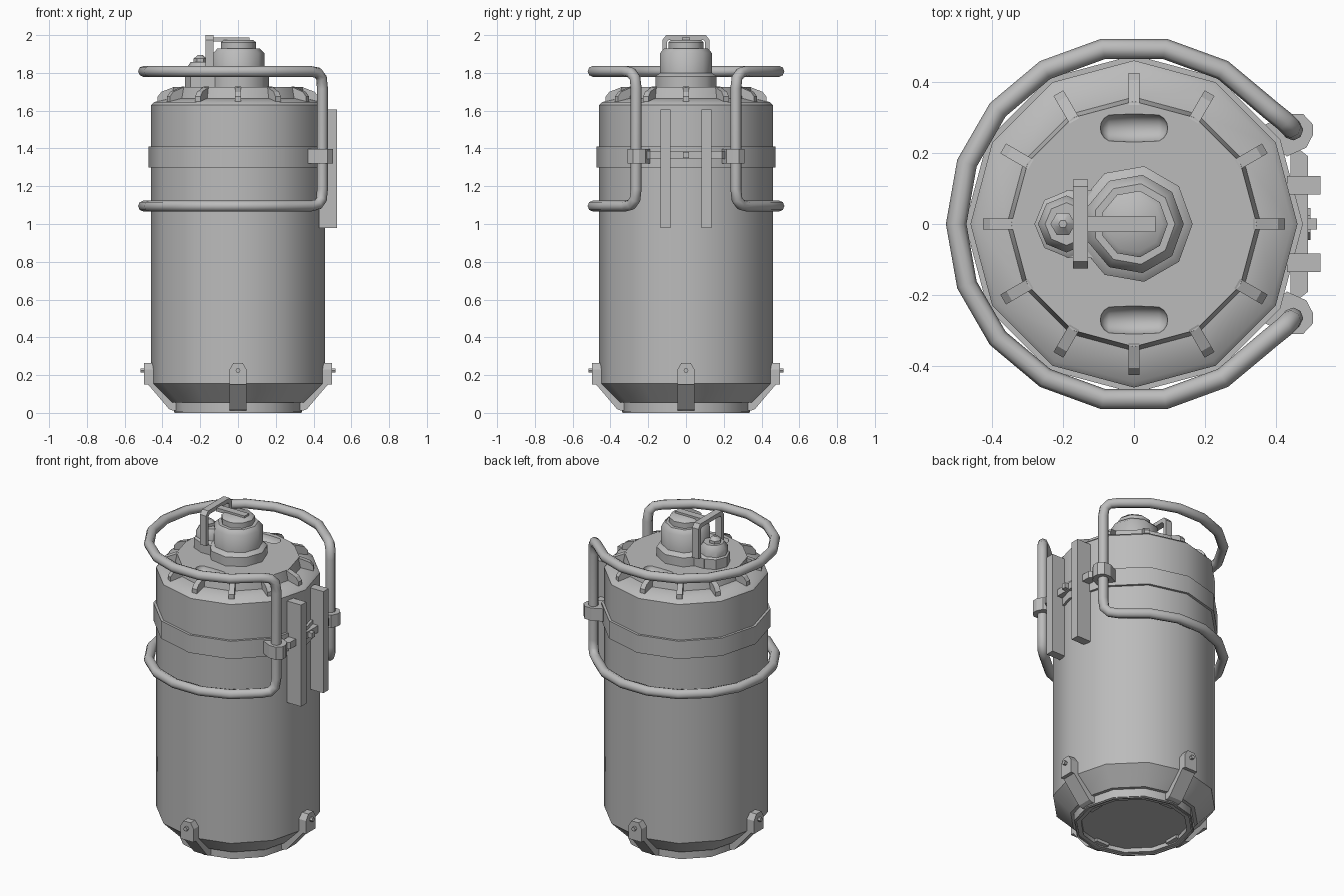
import bpy, bmesh, math
from math import cos, sin, pi, radians
from mathutils import Matrix, Vector

cube = bpy.data.objects.get("Cube")
if cube:
    bpy.data.objects.remove(cube, do_unlink=True)

steel = bpy.data.materials.new("grey_steel")
steel.use_nodes = True
GREY = (0.5, 0.5, 0.5, 1)
steel.diffuse_color = GREY
steel.node_tree.nodes["Principled BSDF"].inputs["Base Color"].default_value = GREY


def activate(ob):
    bpy.ops.object.select_all(action='DESELECT')
    ob.select_set(True)
    bpy.context.view_layer.objects.active = ob


def finish(name, bm, smooth=True):
    bmesh.ops.recalc_face_normals(bm, faces=bm.faces)
    me = bpy.data.meshes.new(name)
    bm.to_mesh(me)
    bm.free()
    me.materials.append(steel)
    ob = bpy.data.objects.new(name, me)
    bpy.context.collection.objects.link(ob)
    if smooth:
        activate(ob)
        bpy.ops.object.shade_smooth_by_angle(angle=radians(44))
    return ob


def lathe(name, profile, sides, center=(0, 0)):
    """Closed turned solid from (radius, height) points, capped at both ends."""
    bm = bmesh.new()
    rings = []
    for r, z in profile:
        rings.append([bm.verts.new((center[0] + r * cos(2 * pi * i / sides),
                                    center[1] + r * sin(2 * pi * i / sides), z))
                      for i in range(sides)])
    for a, b in zip(rings, rings[1:]):
        for i in range(sides):
            j = (i + 1) % sides
            bm.faces.new((a[i], a[j], b[j], b[i]))
    bm.faces.new(rings[0])
    bm.faces.new(rings[-1])
    return finish(name, bm)


def prism(name, outline, lo, hi, place, turn=0, smooth=False):
    """Extrude a 2D outline from lo to hi; place maps (u, v, depth) to a point."""
    bm = bmesh.new()
    ends = [[bm.verts.new(place(u, v, d)) for u, v in outline] for d in (lo, hi)]
    n = len(outline)
    for i in range(n):
        j = (i + 1) % n
        bm.faces.new((ends[0][i], ends[0][j], ends[1][j], ends[1][i]))
    for e in ends:
        bm.faces.new(e)
    bm.transform(Matrix.Rotation(turn, 4, 'Z'))
    return finish(name, bm, smooth)


def along_x(u, v, d): return (d, u, v)
def along_y(u, v, d): return (u, d, v)
def along_z(u, v, d): return (u, v, d)


def box(name, x, y, z):
    return prism(name, [(x[0], y[0]), (x[1], y[0]), (x[1], y[1]), (x[0], y[1])],
                 z[0], z[1], along_z)


# Tank shell with recessed underside, sloped shoulder
lathe("tank_body", [(0.30, 0.09), (0.30, 0.005), (0.34, 0.005), (0.34, 0.055),
                    (0.36, 0.055), (0.46, 0.155), (0.46, 1.63), (0.445, 1.645),
                    (0.36, 1.665)], 12)
lathe("belly_band", [(0.45, 1.30), (0.475, 1.30), (0.475, 1.41), (0.45, 1.41)], 12)

# Lid with two scooped finger pockets
lid = lathe("lid", [(0.362, 1.64), (0.345, 1.725)], 12)
for s in (-1, 1):
    bm = bmesh.new()
    bmesh.ops.create_uvsphere(bm, u_segments=12, v_segments=8, radius=0.04)
    bmesh.ops.rotate(bm, verts=bm.verts, matrix=Matrix.Rotation(pi / 2, 3, 'Y'))
    for v in bm.verts:
        if abs(v.co.x) > 0.001:
            v.co.x += math.copysign(0.055, v.co.x)
    bmesh.ops.translate(bm, verts=bm.verts, vec=(0, s * 0.27, 1.726))
    cutter = finish("pocket_cutter", bm)
    cutter.hide_render = True
    mod = lid.modifiers.new("pocket", 'BOOLEAN')
    mod.operation = 'DIFFERENCE'
    mod.object = cutter
    activate(lid)
    bpy.ops.object.modifier_move_to_index(modifier=mod.name, index=0)
    bpy.ops.object.modifier_apply(modifier=mod.name)
    bpy.data.objects.remove(cutter, do_unlink=True)

# Radial ribs round the lid
for i in range(12):
    prism("lid_rib", [(0.335, 1.64), (0.425, 1.64), (0.425, 1.675), (0.405, 1.70),
                      (0.335, 1.727)], -0.016, 0.016, along_y, i * pi / 6)

# Valve base, main valve and side valve
lathe("valve_base", [(0.165, 1.72), (0.165, 1.78), (0.14, 1.80)], 9)
lathe("side_valve_base", [(0.095, 1.72), (0.095, 1.785), (0.08, 1.795)], 8, (-0.185, 0))
box("valve_neck", (-0.19, -0.05), (-0.095, 0.095), (1.72, 1.785))
lathe("main_valve", [(0.14, 1.79), (0.14, 1.905), (0.115, 1.93), (0.095, 1.93),
                     (0.095, 1.962), (0.08, 1.975)], 9)
lathe("side_valve", [(0.08, 1.78), (0.08, 1.83), (0.06, 1.858)], 8, (-0.19, 0))
lathe("side_valve_knob", [(0.035, 1.85), (0.035, 1.875), (0.012, 1.895)], 6, (-0.2, 0))

# Valve guard: upside-down U with a strap over the cap
half = [(0.125, 1.79), (0.125, 1.975), (0.105, 2.0)]
inner = [(0.10, 1.79), (0.10, 1.965), (0.09, 1.975)]
u_shape = (half + [(-y, z) for y, z in reversed(half)]
           + [(-y, z) for y, z in inner] + inner[::-1])
prism("valve_guard", u_shape, -0.172, -0.13, along_x)
box("guard_strap", (-0.135, 0.06), (-0.022, 0.022), (1.965, 1.987))

# Tubular cage: two open hoops joined by upright bars at the left side
RING = 0.5
hoop = [(RING * cos(radians(a)), RING * sin(radians(a))) for a in range(40, 321, 20)]
TOP, LOW = 1.808, 1.095
bend = [(0.422, 0.29, 0.007), (0.442, 0.27, 0.035), (0.447, 0.264, 0.09)]
path = [(x, y, TOP) for x, y in hoop]
path += [(x, -y, TOP - d) for x, y, d in bend]
path += [(x, -y, LOW + d) for x, y, d in reversed(bend)]
path += [(x, y, LOW) for x, y in reversed(hoop)]
path += [(x, y, LOW + d) for x, y, d in bend]
path += [(x, y, TOP - d) for x, y, d in reversed(bend)]
curve = bpy.data.curves.new("cage_tube", 'CURVE')
curve.dimensions = '3D'
curve.bevel_depth = 0.029
curve.bevel_resolution = 2
spline = curve.splines.new('POLY')
spline.points.add(len(path) - 1)
for point, co in zip(spline.points, path):
    point.co = (*co, 1)
spline.use_cyclic_u = True
curve.materials.append(steel)
cage = bpy.data.objects.new("cage_tube", curve)
bpy.context.collection.objects.link(cage)
activate(cage)
bpy.ops.object.convert(target='MESH')
bpy.ops.object.shade_smooth_by_angle(angle=radians(50))

# Clamps and upright rails, mirrored front to back
clamp = [(0.37, 0.235), (0.43, 0.19), (0.485, 0.215), (0.503, 0.25), (0.503, 0.28),
         (0.475, 0.31), (0.43, 0.31), (0.37, 0.28)]
for s in (-1, 1):
    prism("tube_clamp", [(x, s * y) for x, y in clamp], 1.32, 1.398, along_z)
    box("upright_rail", (0.43, 0.525), (s * 0.083, s * 0.135), (0.978, 1.605))

# Cross plate between the clamps, with a centre bolt
plate = [(0.44, 0.22), (0.465, 0.21), (0.49, 0.19)]
prism("cross_plate", plate + [(x, -y) for x, y in reversed(plate)], 1.345, 1.387, along_z)
box("cross_plate_bolt", (0.485, 0.515), (-0.015, 0.015), (1.35, 1.382))

# Four feet with rounded lugs and pins
lug = [(-0.045, 0.15), (0.045, 0.15), (0.045, 0.23), (0.024, 0.265),
       (-0.024, 0.265), (-0.045, 0.23)]
foot = [(0.44, 0.19), (0.497, 0.19), (0.497, 0.175), (0.365, 0.02), (0.345, 0.012),
        (0.27, 0.012), (0.27, 0.03), (0.335, 0.055), (0.44, 0.15)]
pin = [(0.013 * cos(k * pi / 3), 0.225 + 0.013 * sin(k * pi / 3)) for k in range(6)]
for q in range(4):
    prism("foot_lug", lug, 0.445, 0.497, along_x, q * pi / 2)
    prism("foot", foot, -0.045, 0.045, along_y, q * pi / 2)
    prism("foot_pin", pin, 0.48, 0.515, along_x, q * pi / 2)

# Bottom rim rests on the ground
lathe("base_rim", [(0.325, 0.03), (0.325, 0.0), (0.335, 0.0), (0.335, 0.03)], 12)
